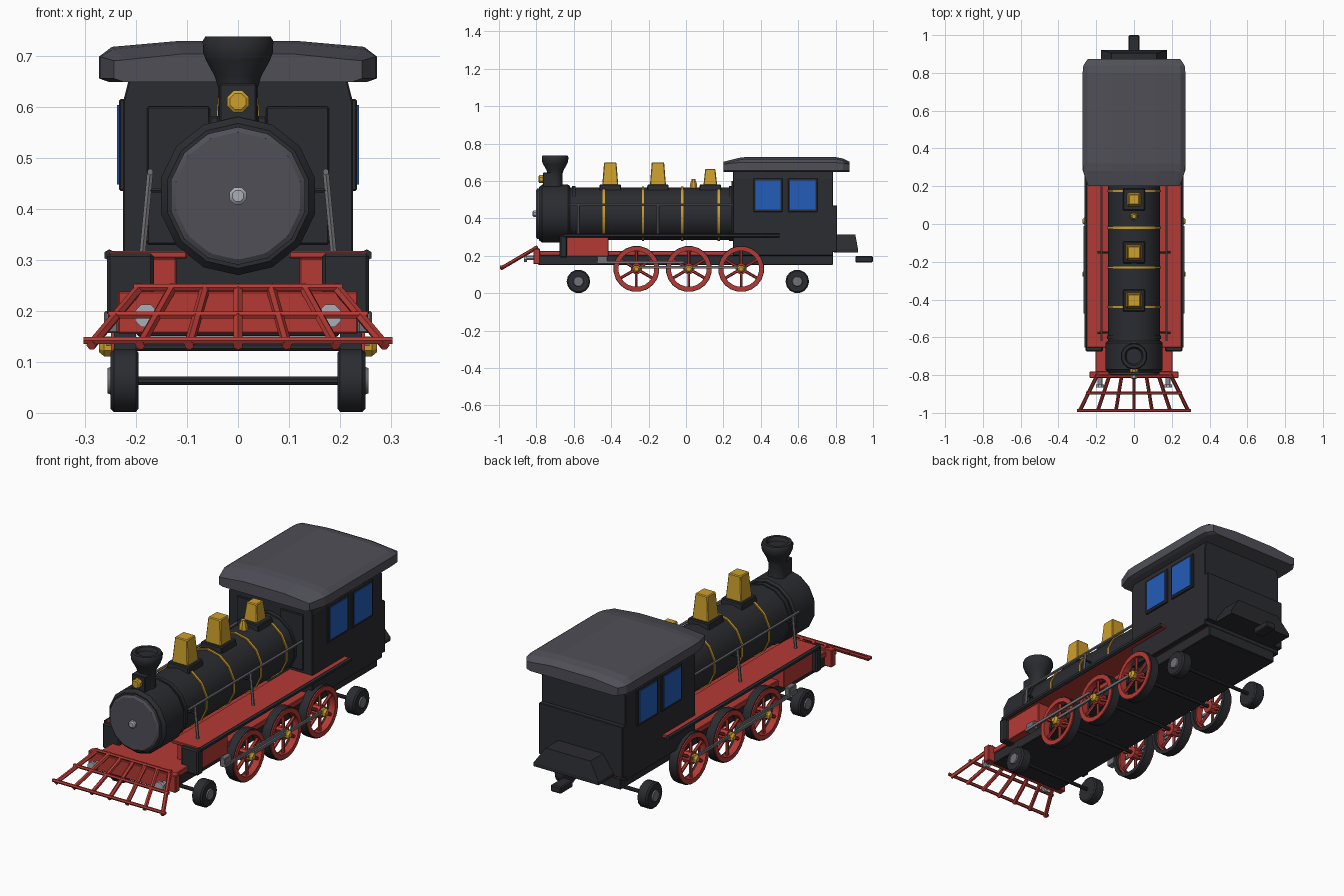
import bpy, bmesh, math
from mathutils import Vector, Matrix

if "Cube" in bpy.data.objects:
    bpy.data.objects.remove(bpy.data.objects["Cube"])

def mat(name, r, g, b):
    m = bpy.data.materials.new(name)
    m.diffuse_color = (r, g, b, 1)
    m.use_nodes = True
    m.node_tree.nodes["Principled BSDF"].inputs["Base Color"].default_value = m.diffuse_color
    return m

BLACK = mat("black paint", .024, .025, .030)
GREY = mat("roof grey", .080, .078, .097)
RED = mat("red paint", .46, .042, .034)
GOLD = mat("brass", .61, .35, .026)
BLUE = mat("window blue", .017, .107, .485)
STEEL = mat("steel", .17, .17, .185)
SILVER = mat("silver", .40, .42, .46)

def finish(name, bm, m, bevel=0, smooth=False):
    bmesh.ops.recalc_face_normals(bm, faces=bm.faces)
    me = bpy.data.meshes.new(name)
    bm.to_mesh(me)
    bm.free()
    ob = bpy.data.objects.new(name, me)
    bpy.context.collection.objects.link(ob)
    me.materials.append(m)
    if bevel:
        mod = ob.modifiers.new("edge", 'BEVEL')
        mod.width, mod.segments = bevel, 1
    if smooth:
        bpy.ops.object.select_all(action='DESELECT')
        bpy.context.view_layer.objects.active = ob
        ob.select_set(True)
        bpy.ops.object.shade_smooth_by_angle(angle=math.radians(35))
    return ob

def loft(name, rings, m, closed=False, **kw):
    """Skin a list of equal rings; closed joins the last to the first."""
    bm = bmesh.new()
    vs = [[bm.verts.new(p) for p in r] for r in rings]
    n = len(vs[0])
    pairs = list(zip(vs, vs[1:])) + ([(vs[-1], vs[0])] if closed else [])
    for a, b in pairs:
        for i in range(n):
            bm.faces.new((a[i], a[(i + 1) % n], b[(i + 1) % n], b[i]))
    if not closed:
        bm.faces.new(vs[0])
        bm.faces.new(vs[-1])
    return finish(name, bm, m, **kw)

def box(name, x, y, z, m, bevel=0.003):
    rings = [[(x[0], y[0], h), (x[1], y[0], h), (x[1], y[1], h), (x[0], y[1], h)] for h in z]
    return loft(name, rings, m, bevel=bevel)

def turned(name, c, axis, prof, m, n=14, closed=False, smooth=True):
    """Revolve (radius, offset) pairs around an axis through c."""
    q = Vector((0, 0, 1)).rotation_difference(Vector(axis))
    rings = []
    for r, h in prof:
        rings.append([Vector(c) + q @ Vector((r * math.cos(t), r * math.sin(t), h))
                      for t in (2 * math.pi * (i + .5) / n for i in range(n))])
    return loft(name, rings, m, closed=closed, smooth=smooth)

def rod(name, a, b, r, m, n=6):
    a, b = Vector(a), Vector(b)
    return turned(name, a, (b - a).normalized(), [(r, 0), (r, (b - a).length)], m, n, smooth=False)

def frustum(name, y, z0, z1, w0, w1, m):
    rings = [[(-w, y - w, h), (w, y - w, h), (w, y + w, h), (-w, y + w, h)]
             for w, h in ((w0, z0), (w1, z1))]
    return loft(name, rings, m, bevel=.004)

Z = .425                                   # boiler axis height
Y = (0, 1, 0)

# Boiler, smokebox and front door
turned("boiler", (0, 0, Z), Y, [(.141, -.64), (.141, .26)], BLACK)
turned("smokebox", (0, 0, Z), Y, [(.142, -.785), (.155, -.77), (.155, -.63), (.147, -.62)], BLACK)
turned("smokebox_door", (0, 0, Z), Y, [(.125, -.802), (.135, -.795), (.135, -.77)], GREY)
turned("door_knob", (0, 0, Z), Y, [(.012, -.82), (.018, -.815), (.018, -.79)], SILVER, 8)
for y in (-.44, -.23, -.02, .175):
    turned("boiler_band", (0, y, Z), Y, [(.146, -.006), (.146, .006)], GOLD)
for y in (-.60, .24):
    turned("boiler_ring", (0, y, Z), Y, [(.147, -.01), (.147, .01)], BLACK)

# Chimney and headlamp
turned("chimney", (0, -.70, 0), (0, 0, 1),
       [(.046, .55), (.040, .585), (.039, .635), (.047, .66), (.064, .69), (.070, .705),
        (.071, .728), (.066, .737), (.050, .737), (.042, .72)], BLACK)
box("lamp_bracket", (-.036, .036), (-.765, -.69), (.56, .645), BLACK)
turned("lamp", (0, 0, .61), Y, [(.017, -.788), (.023, -.784), (.023, -.76)], GOLD, 8, smooth=False)

# Domes and bell on the boiler top
for y, top, w in ((-.405, .70, .043), (-.15, .70, .043), (.13, .665, .037)):
    frustum("dome_base", y, .54, .582, .060, .056, BLACK)
    frustum("dome", y, .575, top, w, w - .010, GOLD)
turned("bell", (0, .04, 0), (0, 0, 1), [(.022, .56), (.02, .585), (.013, .60), (.011, .61)], GOLD, 8)

# Cab body, rear bunker, rear locker and coupler
prof = [(-.225, .2), (.225, .2), (.225, .61), (.212, .66), (-.212, .66), (-.225, .61)]
loft("cab", [[(x, y, z) for x, z in prof] for y in (.25, .785)], BLACK, bevel=.003)
box("rear_bunker", (-.225, .225), (.77, .808), (.22, .47), BLACK)
loft("rear_locker", [[(-w, .79, z), (w, .79, z), (w, y, z), (-w, y, z)]
                     for w, y, z in ((.175, .92, .218), (.175, .92, .235), (.12, .905, .315))], BLACK)
box("coupler", (-.028, .028), (.905, 1.0), (.165, .198), BLACK, .005)

# Cab roof, domed with clipped corners
rings = []
for y, w, e, t in ((.20, .243, .69, .703), (.28, .270, .698, .723), (.32, .272, .698, .728),
                   (.80, .272, .698, .728), (.84, .268, .695, .72), (.873, .245, .69, .703)):
    rings.append([(-w + .02, y, .648), (w - .02, y, .648), (w, y, .655), (w, y, e), (w - .025, y, t - .011),
                  (w * .45, y, t), (-w * .45, y, t), (-w + .025, y, t - .011), (-w, y, e), (-w, y, .655)])
loft("roof", rings, GREY)

# Chassis and buffer beam
box("chassis", (-.198, .198), (-.79, .785), (.15, .203), BLACK)
box("deck", (-.205, .205), (-.79, .785), (.2, .226), RED)
box("buffer_beam", (-.235, .235), (-.815, -.78), (.155, .238), RED)

# Cowcatcher
rails = [((.205, -.805, .246), .008), ((.255, -.895, .192), .008), ((.303, -.988, .142), .008)]
for (x, y, z), r in rails:
    rod("catcher_rail", (-x, y, z), (x, y, z), r, RED)
for i in range(-3, 4):
    rod("catcher_bar", (i * .064, -.795, .246), (i * .096, -.99, .132), .010, RED)

# Both sides
for s in (-1, 1):
    def sbox(name, x0, x1, y, z, m, b=.003):
        return box(name, sorted((s * x0, s * x1)), y, z, m, b)

    # Cab windows
    for y in ((.372, .505), (.557, .692)):
        sbox("window_frame", .20, .233, (y[0] - .012, y[1] + .012), (.435, .615), BLACK)
        sbox("window", .232, .237, y, (.447, .603), BLUE, 0)
    sbox("cab_front_panel", .055, .178, (.243, .26), (.33, .60), BLACK)

    # Running board, edge beam, front block and cylinder box
    sbox("running_board", .10, .254, (-.655, .50), (.302, .317), RED)
    rod("board_edge", (s * .252, -.655, .309), (s * .252, .50, .309), .0115, BLACK)
    sbox("front_block", .165, .257, (-.675, -.635), (.19, .312), BLACK, .006)
    sbox("cylinder_box", .12, .235, (-.64, -.415), (.195, .303), RED)

    # Handrail with posts
    rod("handrail", (s * .172, -.62, .472), (s * .172, .25, .472), .0065, STEEL)
    for y in (-.575, -.15):
        rod("handrail_post", (s * .172, y, .472), (s * .187, y, .315), .007, STEEL)
        rod("handrail_stay", (s * .13, y, .436), (s * .176, y, .436), .005, BLACK)

    # Buffers
    turned("buffer", (s * .18, 0, .19), Y, [(.024, -.865), (.024, -.85), (.013, -.85), (.013, -.81)], SILVER, 8)

    # Driving wheels
    X = (s, 0, 0)
    for y in (-.265, .015, .295):
        c = (0, y, .13)
        turned("tyre", c, X, [(.104, .20), (.123, .20), (.123, .243), (.104, .243)], BLACK, 20, True)
        turned("wheel_rim", c, X, [(.096, .215), (.119, .215), (.119, .249), (.096, .249)], RED, 20, True)
        turned("wheel_boss", c, X, [(.030, .205), (.030, .246)], RED, 10)
        for k in range(6):
            t = math.radians(30 + 60 * k)
            d = Vector((0, math.cos(t), math.sin(t)))
            rod("spoke", Vector((s * .232, y, .13)) + d * .02, Vector((s * .232, y, .13)) + d * .104, .008, RED)
        turned("hub", c, X, [(.021, .235), (.021, .262), (.012, .272)], GOLD, 8, smooth=False)
    # Coupling and piston rods
    sbox("coupling_rod", .250, .258, (-.29, .32), (.131, .145), STEEL, 0)
    sbox("piston_rod", .259, .267, (-.475, -.01), (.158, .172), STEEL, 0)
    sbox("crosshead", .235, .262, (-.475, -.42), (.156, .20), STEEL)

    # Small carrying wheels
    for y in (-.575, .595):
        c = (0, y, .063)
        turned("small_wheel", c, X, [(.056, .195), (.063, .20), (.063, .243), (.056, .25)], BLACK, 14)
        turned("small_hub", c, X, [(.03, .245), (.026, .256)], STEEL, 10)

# Axles
for y, z in ((-.575, .063), (.595, .063), (-.265, .13), (.015, .13), (.295, .13)):
    rod("axle", (-.21, y, z), (.21, y, z), .009, BLACK, 8)
